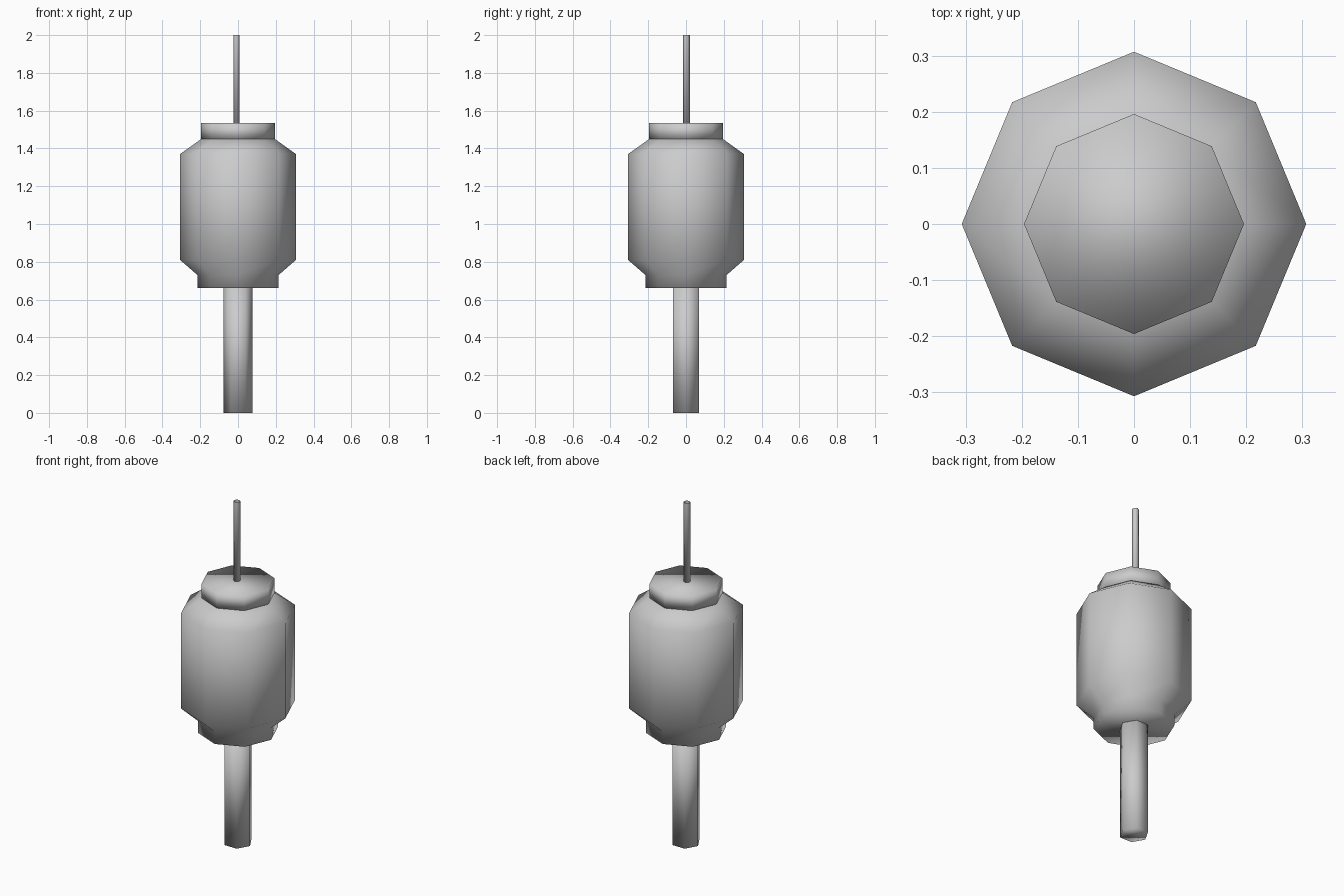
import bpy
import bmesh
from math import cos, sin, pi

cube = bpy.data.objects.get("Cube")
if cube:
    bpy.data.objects.remove(cube)

# Single plain grey
grey = bpy.data.materials.new("plain_grey")
grey.use_nodes = True
colour = (0.6, 0.6, 0.6, 1)
grey.diffuse_color = colour
grey.node_tree.nodes["Principled BSDF"].inputs["Base Color"].default_value = colour


def lathe(name, profile, sides, turn=0.0, centre=(0, 0), cap_top=True):
    """Turn (radius, height) points, listed from the bottom up, into a smooth solid."""
    bm = bmesh.new()
    rings = []
    for radius, z in profile:
        ring = []
        for i in range(sides):
            a = turn + 2 * pi * i / sides
            ring.append(bm.verts.new((centre[0] + radius * cos(a),
                                      centre[1] + radius * sin(a), z)))
        rings.append(ring)
    for low, high in zip(rings, rings[1:]):
        for i in range(sides):
            j = (i + 1) % sides
            bm.faces.new((low[i], low[j], high[j], high[i]))
    bm.faces.new(rings[0][::-1])
    if cap_top:
        bm.faces.new(rings[-1])
    for face in bm.faces:
        face.smooth = True
    mesh = bpy.data.meshes.new(name)
    bm.to_mesh(mesh)
    bm.free()
    mesh.materials.append(grey)
    obj = bpy.data.objects.new(name, mesh)
    bpy.context.collection.objects.link(obj)
    return obj


# Lantern body with its narrow lower neck
lathe("lantern_body",
      [(0.215, 0.66), (0.215, 0.73), (0.307, 0.81), (0.307, 1.37), (0.195, 1.45)], 8)

# Collar on top
lathe("top_collar", [(0.196, 1.448), (0.196, 1.535)], 8)

# Hanging tassel below
lathe("tassel", [(0.078, 0.0), (0.078, 0.66)], 6)

# Thin hanging cord, an open tube at the top
lathe("hanging_cord", [(0.0185, 1.53), (0.0185, 2.0)], 6, turn=pi / 6,
      centre=(-0.008, 0.002), cap_top=False)
